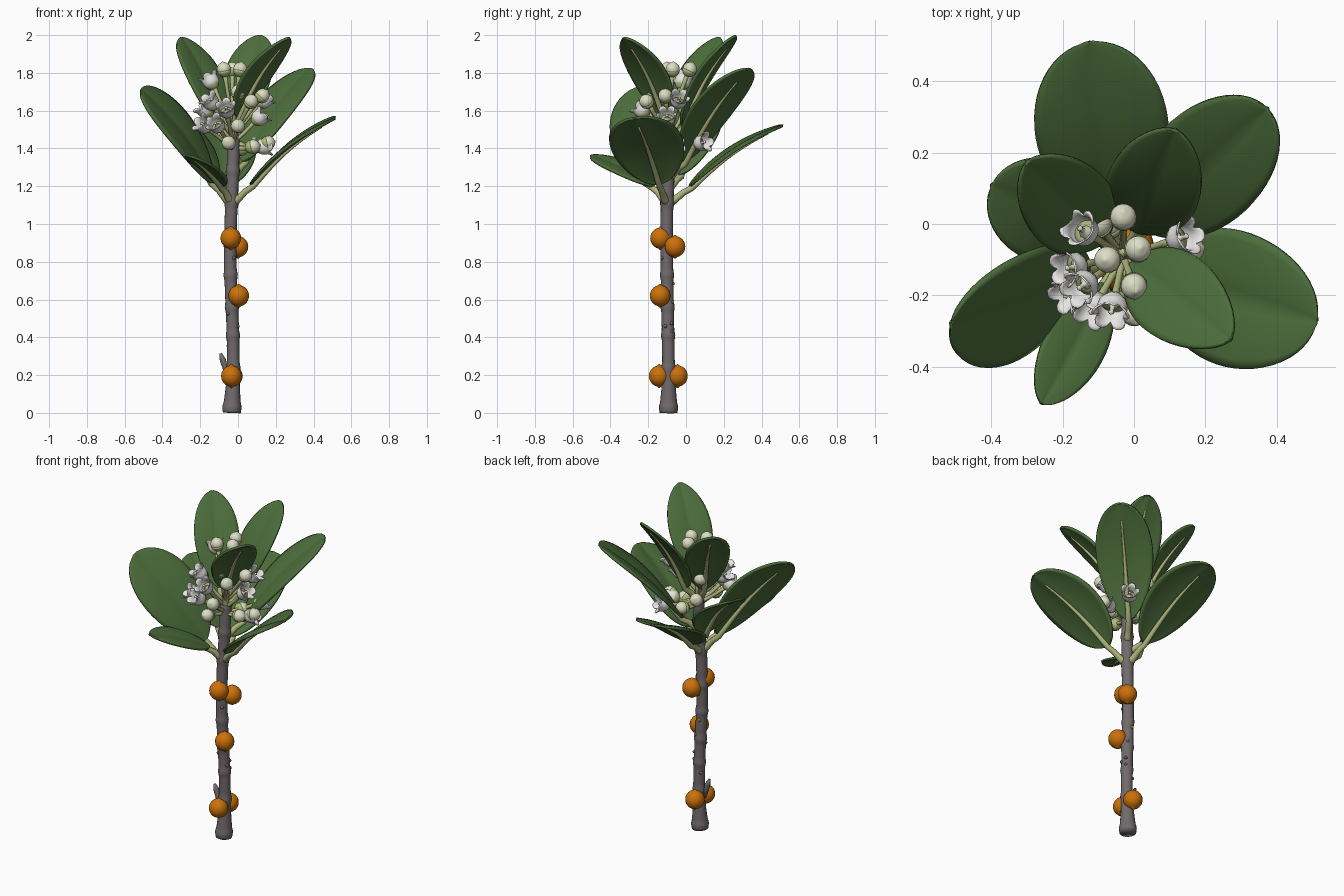
import bpy, bmesh, math, random
from mathutils import Vector as V

if "Cube" in bpy.data.objects:
    bpy.data.objects.remove(bpy.data.objects["Cube"])
random.seed(4)


def mat(name, c):
    m = bpy.data.materials.new(name)
    m.diffuse_color = (*c, 1)
    m.use_nodes = True
    m.node_tree.nodes["Principled BSDF"].inputs["Base Color"].default_value = m.diffuse_color
    return m


BARK = mat("bark grey", (0.165, 0.145, 0.15))
LEAF = mat("leaf green", (0.073, 0.155, 0.044))
PALE = mat("pale stalk", (0.42, 0.45, 0.2))
ORANGE = mat("orange fruit", (0.6, 0.165, 0.003))
WHITE = mat("petal white", (0.8, 0.79, 0.77))
CREAM = mat("bud cream", (0.72, 0.73, 0.55))
CALYX = mat("calyx green", (0.42, 0.5, 0.21))


def finish(name, bm, *mats):
    bmesh.ops.recalc_face_normals(bm, faces=bm.faces[:])
    for f in bm.faces:
        f.smooth = True
    me = bpy.data.meshes.new(name)
    bm.to_mesh(me)
    bm.free()
    for m in mats:
        me.materials.append(m)
    ob = bpy.data.objects.new(name, me)
    bpy.context.collection.objects.link(ob)
    return ob


def skin(bm, rings, closed=True, cap=True, mi=0):
    n = len(rings[0])
    rs = [[bm.verts.new(p) for p in r] for r in rings]
    for a, b in zip(rs, rs[1:]):
        for i in range(n if closed else n - 1):
            j = (i + 1) % n
            bm.faces.new((a[i], a[j], b[j], b[i])).material_index = mi
    if cap:
        for r in (rs[0], rs[-1]):
            bm.faces.new(r).material_index = mi


def frame(d):
    d = d.normalized()
    x = d.orthogonal().normalized()
    return x, d.cross(x), d


def ring(c, x, y, r, n):
    return [c + (x * math.cos(k * math.tau / n) + y * math.sin(k * math.tau / n)) * r for k in range(n)]


def tube(bm, pts, radii, n=8, mi=0):
    # sweep with a transported frame
    rings, x = [], None
    for i, p in enumerate(pts):
        d = (pts[min(i + 1, len(pts) - 1)] - pts[max(i - 1, 0)]).normalized()
        x = d.orthogonal() if x is None else x - d * x.dot(d)
        x = x.normalized()
        rings.append(ring(p, x, d.cross(x), radii[i], n))
    skin(bm, rings, mi=mi)


def lathe(bm, c, d, prof, n=14, mi=0):
    x, y, d = frame(d)
    skin(bm, [ring(c + d * h, x, y, r, n) for r, h in prof], mi=mi)


def axis(z):
    # slightly wavy centre line of the trunk
    return V((-0.033 + 0.008 * math.sin(z * 5.5), -0.097 + 0.005 * math.sin(z * 4 + 1) + 0.022 * max(0, z - 1.05), z))


# woody stem with swollen leaf-scar rings
nodes = [0.03, 0.24, 0.41, 0.56, 0.73, 0.90, 1.11, 1.28]
zs = [1.46 * i / 110 for i in range(111)]
rad = [0.033 + 0.014 * math.exp(-(z / 0.13) ** 2)
       + 0.005 * sum(math.exp(-((z - k) / 0.018) ** 2) for k in nodes) for z in zs]
rad[-1] = 0.022
bm = bmesh.new()
tube(bm, [axis(z) for z in zs], rad, 16)
tube(bm, [V((-0.05, -0.1, 0.2)), V((-0.072, -0.1, 0.25)), V((-0.08, -0.098, 0.28)), V((-0.092, -0.1, 0.315))],
     [0.02, 0.014, 0.017, 0.007])
finish("stem", bm, BARK)

# small bark bumps and dormant buds
bm = bmesh.new()
for i in range(12):
    z, a = random.uniform(0.3, 1.0), random.uniform(0, math.tau)
    d = V((math.cos(a), math.sin(a), 0.3))
    lathe(bm, axis(z) + d * 0.029, d, [(0.011, 0), (0.008, 0.008), (0.002, 0.012)], 8, int(i == 5))
finish("bark_bumps", bm, BARK, ORANGE)

# orange fruits, slightly pointed at both ends
bm = bmesh.new()
for x, y, z in [(-0.038, -0.135, 0.925), (0.0, -0.058, 0.88), (0.004, -0.137, 0.62), (-0.035, -0.142, 0.195), (-0.03, -0.045, 0.195)]:
    prof = [(0.003, -0.063)]
    for k in range(1, 14):
        t = math.pi * k / 14
        prof.append((0.055 * math.sin(t), -0.056 * math.cos(t)))
    lathe(bm, V((x, y, z)), V((0, 0.0, 1)), prof + [(0.003, 0.063)], 20)
finish("fruits", bm, ORANGE)


# obovate leaf: blade, plus pale stalk that runs on as the midrib underneath
def leaf(name, z0, base, tip, width, roll=0, bow=0.03, ea=0.66, eb=0.5):
    B, T = V(base), V(tip)
    L = (T - B).length
    d = (T - B).normalized()
    s0 = d.cross(V((0, 0, 1))).normalized()
    n0 = s0.cross(d)
    a = math.radians(roll)
    s, n = s0 * math.cos(a) + n0 * math.sin(a), n0 * math.cos(a) - s0 * math.sin(a)
    tm = ea / (ea + eb)
    peak = tm ** ea * (1 - tm) ** eb

    def mid(t):
        return B + d * L * t + n * bow * math.sin(math.pi * t)

    rows = []
    for i in range(29):
        t = 0.5 - 0.5 * math.cos(math.pi * i / 28)
        w = max(0.006, width / 2 * t ** ea * (1 - t) ** eb / peak)
        row = []
        for k in range(15):
            u = k / 7 - 1
            lift = 0.18 * abs(u) ** 0.8 - 0.12 * u * u
            row.append(mid(t) + s * w * u + n * w * lift)
        rows.append(row)
    bm = bmesh.new()
    skin(bm, rows, closed=False, cap=False)
    ob = finish(name + "_blade", bm, LEAF)
    m = ob.modifiers.new("thickness", 'SOLIDIFY')
    m.thickness, m.offset = 0.014, 0
    S = axis(z0)
    pts = [S, S.lerp(B, 0.35) + V((0, 0, -0.005)), S.lerp(B, 0.7) + V((0, 0, -0.005))]
    rr = [0.024, 0.02, 0.017]
    for i in range(11):
        t = 0.85 * i / 10
        r = 0.013 * (1 - t) + 0.003
        pts.append(mid(t) - n * (r * 0.85 + 0.001))
        rr.append(r)
    bm = bmesh.new()
    tube(bm, pts, rr, 10)
    finish(name + "_stalk", bm, PALE)


leaf("back_leaf", 1.10, (-0.055, 0.02, 1.20), (-0.125, 0.512, 1.52), 0.375)
leaf("right_leaf", 1.10, (0.07, -0.14, 1.21), (0.515, -0.27, 1.56), 0.385, -11, ea=0.55)
leaf("left_leaf", 1.10, (-0.13, -0.13, 1.22), (-0.515, -0.28, 1.71), 0.36, 42)
leaf("back_right_leaf", 1.24, (0.03, -0.01, 1.33), (0.375, 0.325, 1.82), 0.325)
leaf("back_left_leaf", 1.18, (-0.11, -0.03, 1.26), (-0.40, 0.11, 1.59), 0.29)
leaf("front_leaf", 1.11, (-0.08, -0.17, 1.20), (-0.26, -0.505, 1.36), 0.18, 14, 0.012, eb=0.62)
leaf("upper_left_leaf", 1.40, (-0.09, -0.05, 1.52), (-0.30, 0.175, 1.985), 0.255, eb=0.58)
leaf("upper_back_leaf", 1.42, (0.01, -0.02, 1.52), (0.115, 0.265, 1.995), 0.265, eb=0.58)
leaf("upper_front_leaf", 1.42, (-0.005, -0.11, 1.56), (0.272, -0.325, 1.985), 0.25, eb=0.64)

# flower cluster: green stalk, pedicels, buds and open bells
centre = V((-0.03, -0.09, 1.40))
buds = [(-0.075, -0.10, 1.82), (-0.03, 0.02, 1.82), (0.012, -0.07, 1.82), (0.0, -0.175, 1.70), (0.13, -0.11, 1.68),
        (0.07, -0.21, 1.65), (0.0, -0.25, 1.52), (-0.05, -0.23, 1.43), (0.08, -0.1, 1.41), (0.16, -0.07, 1.43),
        (-0.07, 0.0, 1.47), (-0.10, 0.0, 1.61), (0.02, 0.01, 1.40)]
opens = [(-0.14, -0.02, 1.75), (-0.17, -0.12, 1.60), (-0.175, -0.19, 1.52), (-0.06, -0.23, 1.60),
         (-0.11, -0.23, 1.52), (0.11, -0.1, 1.56), (0.13, -0.04, 1.65), (0.10, 0.08, 1.43), (-0.14, -0.17, 1.64),
         (0.13, -0.06, 1.41)]


def pedicel(p):
    # curved stalk with calyx; returns the facing direction
    start = centre + V((0, 0, max(0, (p.z - 1.5) * 0.45)))
    out = V((p.x - start.x, p.y - start.y, 0))
    d = (out * 1.3 + V((0, 0, p.z - start.z + 0.02))).normalized()
    end, bend = p - d * 0.03, start.lerp(p, 0.5) - V((0, 0, 0.01))
    pts = [start * (1 - t) ** 2 + bend * 2 * t * (1 - t) + end * t * t for t in (0, 0.2, 0.4, 0.6, 0.8, 1)]
    tube(stalks, pts, [0.012, 0.011, 0.01, 0.01, 0.011, 0.013])
    lathe(stalks, p - d * 0.036, d, [(0.012, -0.006), (0.025, 0.002), (0.034, 0.014), (0.0385, 0.026), (0.02, 0.028)], 12, 1)
    return d


stalks, bud_bm, bells = bmesh.new(), bmesh.new(), bmesh.new()
tube(stalks, [centre, V((-0.03, -0.085, 1.5)), V((-0.03, -0.08, 1.62))], [0.026, 0.02, 0.012], 8, 1)
for p in map(V, buds):
    d = pedicel(p)
    prof = [(0.037 * math.sin(math.pi * k / 12), -0.037 * math.cos(math.pi * k / 12)) for k in range(1, 12)]
    lathe(bud_bm, p, d, prof + [(0.004, 0.040)], 16)
for p in map(V, opens):
    d = pedicel(p)
    x, y, d = frame(d)
    rings = []
    # bell whose rim splits into five flaring lobes
    for h, r, cut in [(-0.03, 0.012, 0), (-0.022, 0.030, 0), (-0.008, 0.039, 0), (0.010, 0.041, 0),
                      (0.024, 0.042, 0.004), (0.036, 0.047, 0.012), (0.045, 0.054, 0.020)]:
        row = []
        for k in range(30):
            a = k * math.tau / 30
            c = (1 - abs(math.cos(2.5 * a))) ** 1.5
            row.append(p + d * (h - cut * c) + (x * math.cos(a) + y * math.sin(a)) * (r - cut * 0.7 * c))
        rings.append(row)
    skin(bells, rings, cap=False)
    lathe(bud_bm, p - d * 0.025, d, [(0.02, 0), (0.022, 0.015), (0.008, 0.025), (0.006, 0.045), (0.009, 0.05), (0.003, 0.056)], 8)
finish("flower_stalks", stalks, PALE, CALYX)
finish("flower_buds", bud_bm, CREAM)
ob = finish("open_flowers", bells, WHITE)
m = ob.modifiers.new("thickness", 'SOLIDIFY')
m.thickness, m.offset = 0.005, 0
